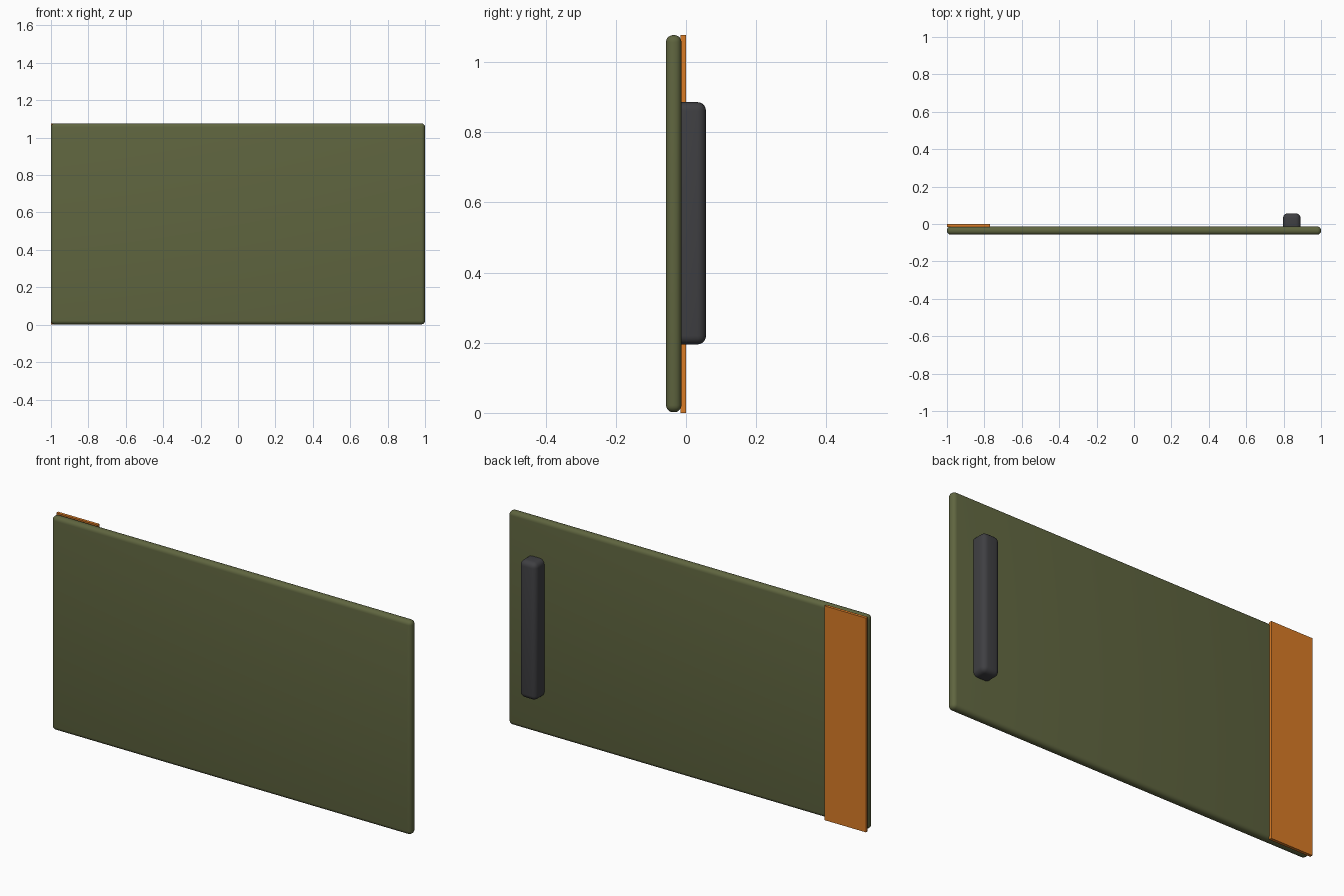
import bpy, math

if "Cube" in bpy.data.objects:
    bpy.data.objects.remove(bpy.data.objects["Cube"])


def box(name, lo, hi, color, bevel=0.0, segments=5):
    """Axis-aligned box between two corners with rounded edges."""
    bpy.ops.mesh.primitive_cube_add(size=1, location=[(a + b) / 2 for a, b in zip(lo, hi)])
    ob = bpy.context.object
    ob.name = name
    ob.scale = [b - a for a, b in zip(lo, hi)]
    bpy.ops.object.transform_apply(location=False, rotation=False, scale=True)
    if bevel:
        mod = ob.modifiers.new("Rounding", 'BEVEL')
        mod.width = bevel
        mod.segments = segments
        mod.limit_method = 'NONE'
        bpy.ops.object.modifier_apply(modifier=mod.name)
        bpy.ops.object.shade_smooth_by_angle(angle=math.radians(35))
    mat = bpy.data.materials.new(name + "_paint")
    mat.diffuse_color = color
    mat.use_nodes = True
    mat.node_tree.nodes["Principled BSDF"].inputs["Base Color"].default_value = mat.diffuse_color
    ob.data.materials.append(mat)
    return ob


# Main door slab with fully rounded rim
box("panel", (-1, -0.057, 0.002), (1, -0.013, 1.077), (0.115, 0.13, 0.05, 1), 0.02)

# Thin strip along the hinge side of the back
box("hinge_strip", (-1, -0.015, 0), (-0.77, 0, 1.077), (0.7, 0.2, 0.02, 1))

# Vertical grip on the back, seated into the panel
box("handle", (0.797, -0.043, 0.195), (0.89, 0.057, 0.886), (0.05, 0.05, 0.055, 1), 0.025)
